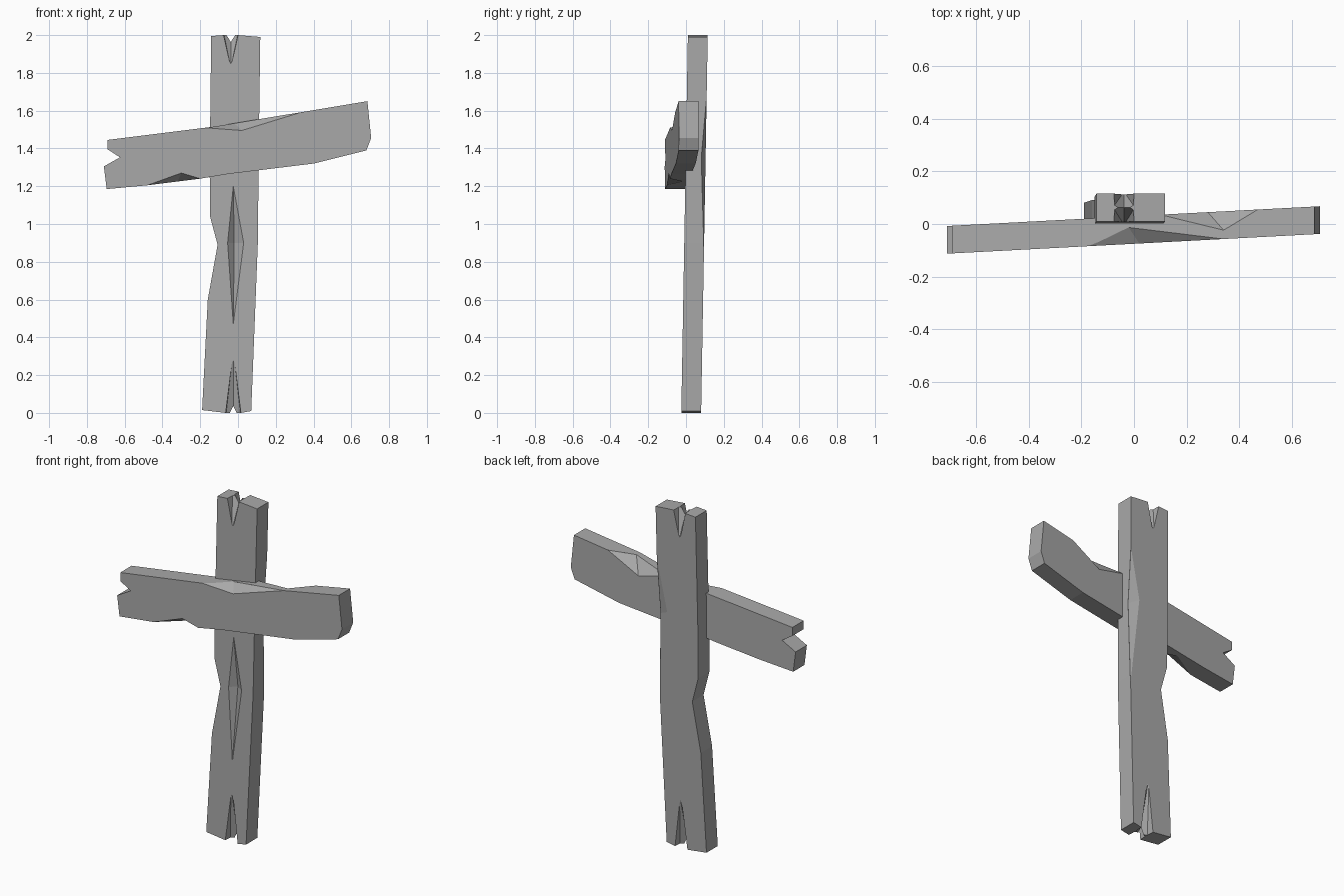
import bpy
import bmesh

if "Cube" in bpy.data.objects:
    bpy.data.objects.remove(bpy.data.objects["Cube"], do_unlink=True)

THICK = 0.105

wood = bpy.data.materials.new("weathered_grey")
wood.use_nodes = True
grey = (0.4, 0.4, 0.4, 1)
wood.diffuse_color = grey
wood.node_tree.nodes["Principled BSDF"].inputs["Base Color"].default_value = grey


# Each plank leans slightly; t runs from 0 (front face) to 1 (back face)
def post_space(x, t, z):
    return (x, -0.025 + 0.0175 * z + t * THICK, z)


def bar_space(x, t, z):
    return (x, -0.075 + 0.053 * x + t * THICK, z)


def finish(bm, name):
    bmesh.ops.recalc_face_normals(bm, faces=bm.faces)
    mesh = bpy.data.meshes.new(name)
    bm.to_mesh(mesh)
    bm.free()
    obj = bpy.data.objects.new(name, mesh)
    bpy.context.collection.objects.link(obj)
    return obj


def plank(name, outline, space):
    bm = bmesh.new()
    front = [bm.verts.new(space(x, 0, z)) for x, z in outline]
    back = [bm.verts.new(space(x, 1, z)) for x, z in outline]
    bm.faces.new(front)
    bm.faces.new(back[::-1])
    for i in range(len(front)):
        bm.faces.new((front[i - 1], front[i], back[i], back[i - 1]))
    obj = finish(bm, name)
    obj.data.materials.append(wood)
    return obj


# Carve the convex hull of a few points out of a plank
def carve(obj, space, points):
    bm = bmesh.new()
    for p in points:
        bm.verts.new(space(*p))
    hull = bmesh.ops.convex_hull(bm, input=bm.verts)
    spare = [v for v in hull["geom_interior"] if isinstance(v, bmesh.types.BMVert)]
    bmesh.ops.delete(bm, geom=spare, context="VERTS")
    cutter = finish(bm, "chip_cutter")
    cutter.hide_render = True
    mod = obj.modifiers.new("chip", "BOOLEAN")
    mod.operation = "DIFFERENCE"
    mod.solver = "EXACT"
    mod.object = cutter
    bpy.context.view_layer.objects.active = obj
    bpy.ops.object.modifier_apply(modifier=mod.name)
    bpy.data.objects.remove(cutter, do_unlink=True)


# Split in a plank end: deep on both faces, shallow in the middle
def end_split(obj, space, x, half, end, face_z, mid_z):
    out = end + (end - face_z) * 0.2
    wide = half * 1.2
    slope = (face_z - mid_z) * 0.2
    for flip in (False, True):
        pts = []
        for t, tip in ((-0.1, face_z + slope), (0.505, mid_z)):
            t = 1 - t if flip else t
            w = wide if t < 0 or t > 1 else half * 1.1
            pts += [(x - w, t, out), (x + w, t, out), (x, t, tip)]
        carve(obj, space, pts)


# Upright post
post = plank("upright_post", [
    (-0.19, 0.015), (-0.065, 0.0), (0.015, 0.0), (0.07, 0.01),
    (0.105, 0.9), (0.11, 1.4), (0.118, 1.99), (0.0, 2.0), (-0.075, 2.0),
    (-0.142, 1.995), (-0.15, 1.3), (-0.148, 1.04), (-0.108, 0.89),
    (-0.16, 0.6)], post_space)
end_split(post, post_space, -0.025, 0.04, 0.0, 0.28, 0.035)
end_split(post, post_space, -0.038, 0.038, 2.0, 1.85, 1.965)
# long gash on the front
carve(post, post_space, [
    (-0.025, 0, 1.2), (-0.025, 0, 0.47), (-0.055, 0, 0.9), (0.03, 0, 0.9),
    (-0.02, 0.35, 0.9), (-0.02, -0.5, 0.9)])
# chipped back edge
carve(post, post_space, [
    (0.113, 1, 1.68), (0.104, 1, 0.85), (0.109, 0.78, 1.35),
    (0.05, 1, 1.38), (0.25, 1.3, 1.35)])

# Slanted crossbar with a notched end
bar = plank("crossbar", [
    (-0.69, 1.445), (-0.69, 1.395), (-0.625, 1.353), (-0.71, 1.305),
    (-0.695, 1.185), (-0.48, 1.205), (-0.2, 1.24), (-0.05, 1.265),
    (0.4, 1.32), (0.68, 1.39), (0.705, 1.455), (0.685, 1.65),
    (-0.13, 1.515)], bar_space)
# chips on the top front, top back and bottom front edges
carve(bar, bar_space, [
    (-0.18, 0, 1.51), (0.34, 0, 1.593), (-0.02, 0.6, 1.533),
    (0.02, 0, 1.495), (0, -0.5, 1.7)])
carve(bar, bar_space, [
    (0.1, 1, 1.553), (0.47, 1, 1.614), (0.34, 0.32, 1.593),
    (0.28, 1, 1.51), (0.3, 1.5, 1.75)])
carve(bar, bar_space, [
    (-0.48, 0, 1.205), (-0.2, 0, 1.24), (-0.32, 0.7, 1.225),
    (-0.3, 0, 1.27), (-0.33, -0.5, 1.1)])
